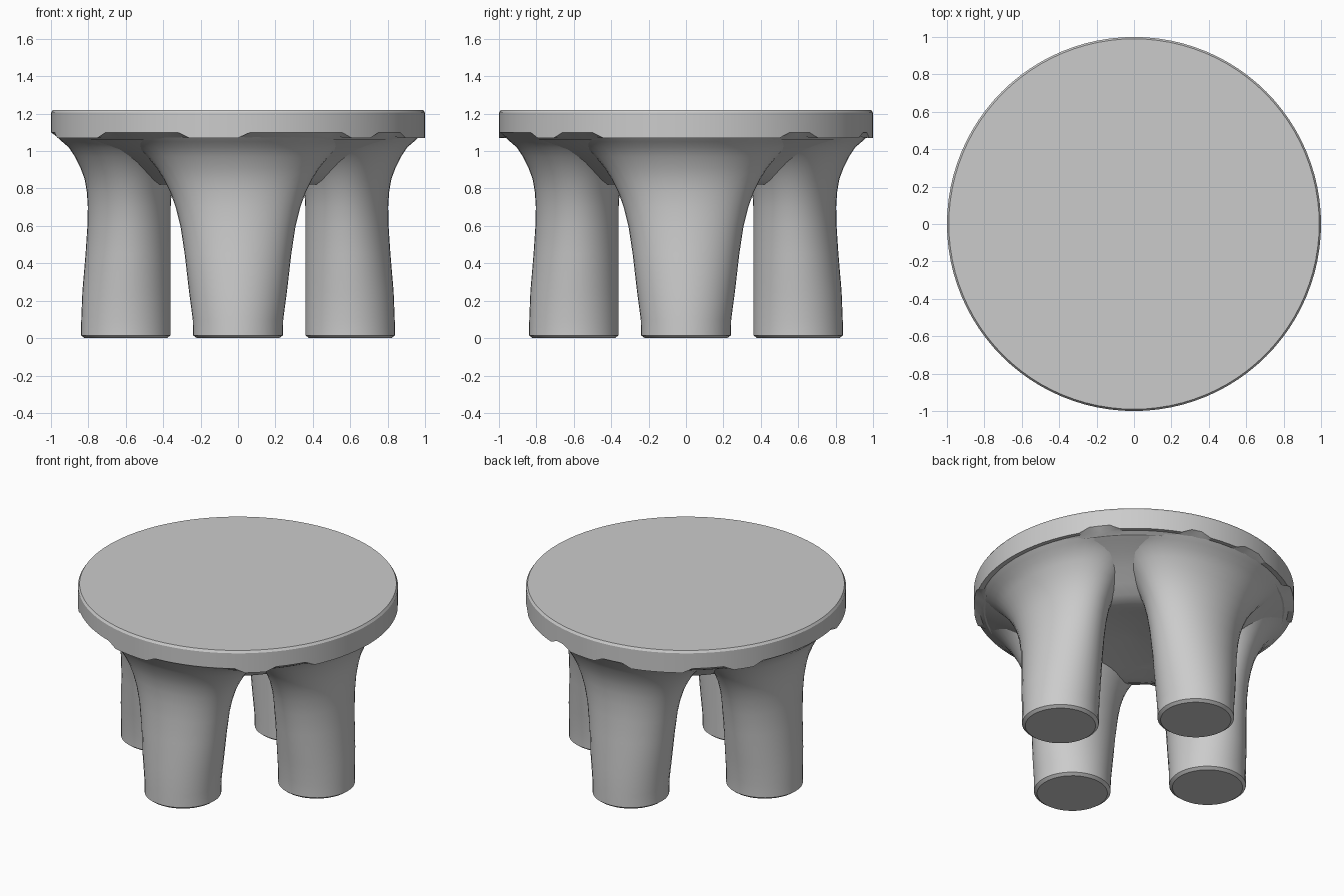
import bpy, bmesh, math, random
from math import cos, sin, pi, tau

cube = bpy.data.objects.get("Cube")
if cube:
    bpy.data.objects.remove(cube)
random.seed(4)

grey = bpy.data.materials.new("plain grey")
grey.use_nodes = True
grey.diffuse_color = (0.6, 0.6, 0.6, 1)
grey.node_tree.nodes["Principled BSDF"].inputs["Base Color"].default_value = (0.6, 0.6, 0.6, 1)


def loft(name, rings, angle=35):
    """Skin a stack of equal rings, cap both ends and shade smooth."""
    bm = bmesh.new()
    loops = [[bm.verts.new(p) for p in ring] for ring in rings]
    n = len(loops[0])
    for low, high in zip(loops, loops[1:]):
        for i in range(n):
            j = (i + 1) % n
            bm.faces.new((low[i], low[j], high[j], high[i]))
    bm.faces.new(loops[0][::-1])
    bm.faces.new(loops[-1])
    bmesh.ops.recalc_face_normals(bm, faces=bm.faces)
    mesh = bpy.data.meshes.new(name)
    bm.to_mesh(mesh)
    bm.free()
    obj = bpy.data.objects.new(name, mesh)
    bpy.context.collection.objects.link(obj)
    mesh.materials.append(grey)
    bpy.ops.object.select_all(action='DESELECT')
    obj.select_set(True)
    bpy.context.view_layer.objects.active = obj
    bpy.ops.object.shade_smooth_by_angle(angle=math.radians(angle))
    return obj


def circle(r, z, n):
    return [(r * cos(tau * i / n), r * sin(tau * i / n), z) for i in range(n)]


# Legs: height, inner radius, outer radius, half width across
LEG = [(0.0, 0.38, 0.82, 0.22), (0.015, 0.36, 0.84, 0.24), (0.1, 0.36, 0.838, 0.242),
       (0.25, 0.36, 0.832, 0.262), (0.45, 0.36, 0.815, 0.285), (0.6, 0.36, 0.805, 0.308),
       (0.7, 0.36, 0.803, 0.333), (0.78, 0.355, 0.808, 0.362), (0.85, 0.34, 0.82, 0.397),
       (0.91, 0.32, 0.842, 0.435), (0.97, 0.28, 0.872, 0.485), (1.02, 0.24, 0.905, 0.54),
       (1.05, 0.2, 0.94, 0.59), (1.085, 0.15, 0.975, 0.69)]


def leg_ring(z, inner, outer, half, n=40):
    mid, depth = (inner + outer) / 2, (outer - inner) / 2
    ring = []
    for i in range(n):
        a = tau * i / n
        x, y = mid + depth * cos(a), half * sin(a)
        k = min(1, 0.975 / math.hypot(x, y))
        ring.append((x * k, y * k, z))
    return ring


for i, side in enumerate(("left", "back", "right", "front")):
    leg = loft(side + "_leg", [leg_ring(*row) for row in LEG])
    leg.rotation_euler.z = i * pi / 2

# Arched web joining the legs under the top
WEB = [(0.05, 0.87), (0.35, 0.84), (0.44, 0.82), (0.5, 0.82), (0.56, 0.845),
       (0.63, 0.89), (0.72, 0.95), (0.82, 1.01), (0.9, 1.045), (0.97, 1.08)]
loft("underside_web", [circle(r, z, 64) for r, z in WEB], 60)

# Round top with a ragged lower edge
N = 96
drops = []
while len(drops) < N:
    drops += [random.choice((1.07, 1.1))] * random.randint(2, 5)
edge = [(x, y, z) for (x, y, _), z in zip(circle(1, 0, N), drops)]
loft("table_top", [circle(0.94, 1.06, N), circle(0.965, 1.075, N), edge,
                   circle(1, 1.205, N), circle(0.99, 1.22, N)], 25)
